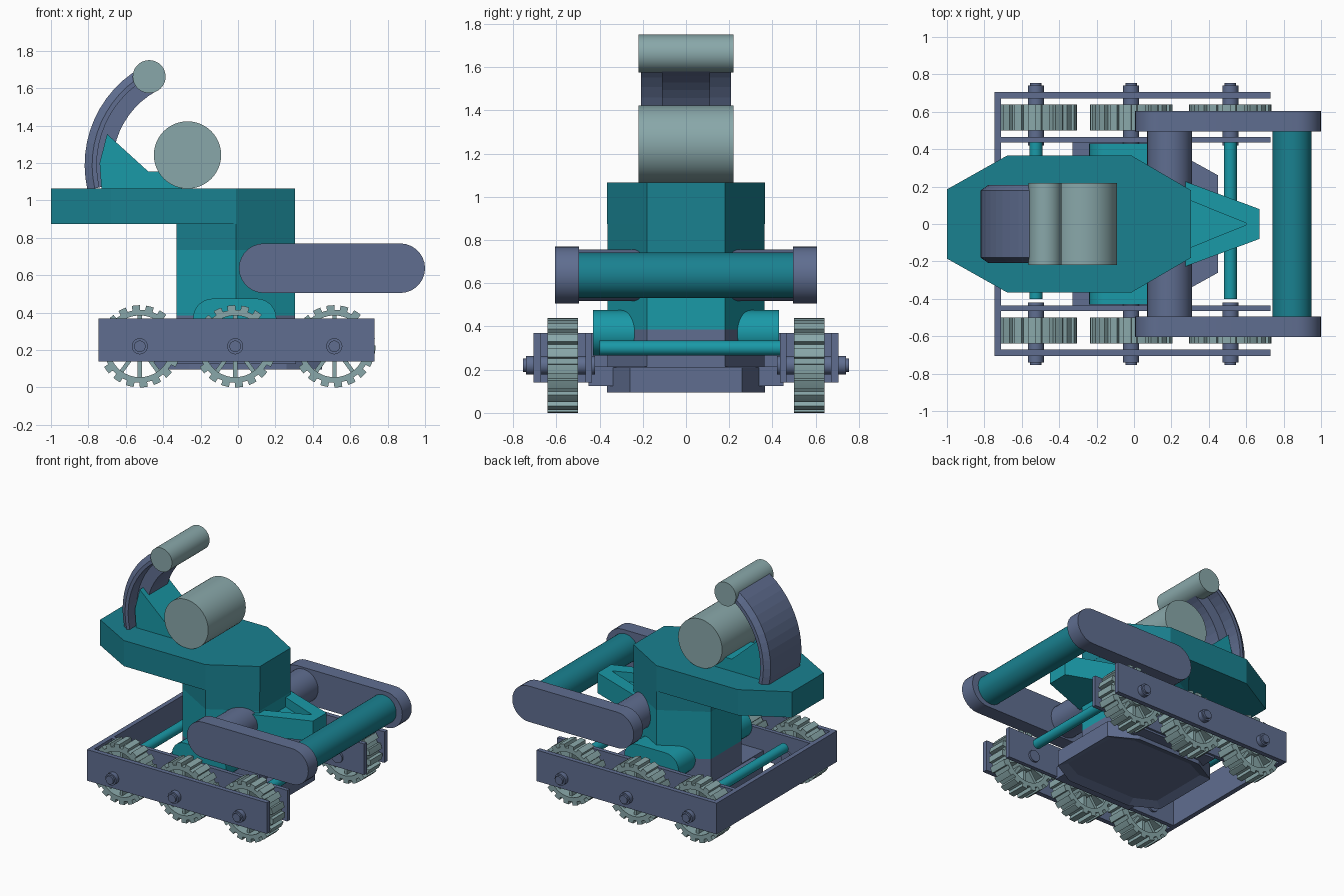
import bpy, bmesh, math
from mathutils import Vector, Matrix

if "Cube" in bpy.data.objects:
    bpy.data.objects.remove(bpy.data.objects["Cube"])


def mat(name, col):
    m = bpy.data.materials.new(name)
    m.diffuse_color = (*col, 1)
    m.use_nodes = True
    m.node_tree.nodes["Principled BSDF"].inputs["Base Color"].default_value = m.diffuse_color
    return m


TEAL = mat("teal", (0.01, 0.22, 0.28))
BRIGHT = mat("bright teal", (0.01, 0.32, 0.39))
SLATE = mat("slate", (0.115, 0.155, 0.28))
SAGE = mat("sage", (0.25, 0.39, 0.40))


def finish(name, bm, m, smooth=False):
    bmesh.ops.recalc_face_normals(bm, faces=bm.faces)
    me = bpy.data.meshes.new(name)
    bm.to_mesh(me)
    bm.free()
    me.materials.append(m)
    ob = bpy.data.objects.new(name, me)
    bpy.context.collection.objects.link(ob)
    if smooth:
        bpy.ops.object.select_all(action='DESELECT')
        ob.select_set(True)
        bpy.context.view_layer.objects.active = ob
        bpy.ops.object.shade_smooth_by_angle(angle=math.radians(25))
    return ob


def add_prism(bm, pts, axis, lo, hi):
    """Extrude a closed outline: (x, z) along y, or (x, y) along z."""
    put = (lambda p, t: (p[0], t, p[1])) if axis == 'y' else (lambda p, t: (p[0], p[1], t))
    a = [bm.verts.new(put(p, lo)) for p in pts]
    b = [bm.verts.new(put(p, hi)) for p in pts]
    cap = bm.faces.new(a)
    bm.faces.new(b)
    for i in range(len(pts)):
        j = (i + 1) % len(pts)
        bm.faces.new((a[i], a[j], b[j], b[i]))
    return cap


def prism(name, pts, axis, lo, hi, m, smooth=False):
    bm = bmesh.new()
    add_prism(bm, pts, axis, lo, hi)
    return finish(name, bm, m, smooth)


def box(name, x0, x1, y0, y1, z0, z1, m):
    return prism(name, [(x0, y0), (x1, y0), (x1, y1), (x0, y1)], 'z', z0, z1, m)


def arc(cx, cz, r, a0, a1, n):
    return [(cx + r * math.cos(math.radians(a0 + (a1 - a0) * i / n)),
             cz + r * math.sin(math.radians(a0 + (a1 - a0) * i / n))) for i in range(n + 1)]


def rod(name, x, z, r, y0, y1, m, n=32):
    return prism(name, arc(x, z, r, 0, 360, n)[:-1], 'y', y0, y1, m, True)


def stadium(x0, x1, z0, z1):
    r = (z1 - z0) / 2
    return arc(x1 - r, z0 + r, r, -90, 90, 14) + arc(x0 + r, z0 + r, r, 90, 270, 14)


def mirror_outline(half):
    return half + [(x, -y) for x, y in reversed(half)]


# Chassis frame
box("rear_crossplate", -0.745, -0.71, -0.705, 0.705, 0.14, 0.37, SLATE)
for s, side in ((-1, "front"), (1, "back")):
    for part, a, b in (("outer", 0.67, 0.705), ("inner", 0.435, 0.465)):
        y0, y1 = sorted((s * a, s * b))
        box(f"{side}_{part}_rail", -0.712, 0.73, y0, y1, 0.14, 0.37, SLATE)

# Belly plate with recessed underside
bm = bmesh.new()
cap = add_prism(bm, mirror_outline([(-0.45, 0.26), (-0.26, 0.365), (0.26, 0.365), (0.45, 0.26)]),
                'z', 0.095, 0.21)
bm.normal_update()
bmesh.ops.recalc_face_normals(bm, faces=bm.faces)
bmesh.ops.inset_region(bm, faces=[cap], thickness=0.07, depth=0)
bmesh.ops.translate(bm, verts=cap.verts[:], vec=(0, 0, 0.025))
finish("belly_plate", bm, SLATE)
box("belly_cross_block", -0.33, 0.31, -0.45, 0.45, 0.125, 0.215, SLATE)

# Hexagonal neck on its plinth
hexa = mirror_outline([(-0.33, 0.18), (-0.012, 0.364), (0.304, 0.18)])
prism("neck_plinth", hexa, 'z', 0.2, 0.385, SLATE)
prism("neck", hexa, 'z', 0.385, 0.735, BRIGHT)
prism("neck_collar", hexa, 'z', 0.735, 0.88, TEAL)

# Upper deck
prism("upper_deck", mirror_outline([(-1.0, 0.185), (-0.68, 0.365), (-0.012, 0.365), (0.305, 0.18)]),
      'z', 0.875, 1.065, TEAL)

# Nose wedge with a triangular recess in the top
bm = bmesh.new()
outer = [(0.2, 0.255), (0.67, 0.08), (0.67, -0.08), (0.2, -0.255)]
inner = [(0.24, 0.15), (0.6, 0.004), (0.6, -0.004), (0.24, -0.15)]
rings = [[bm.verts.new((x, y, z)) for x, y in pts]
         for pts, z in ((outer, 0.57), (outer, 0.72), (inner, 0.72), (inner, 0.65))]
bm.faces.new(rings[0])
bm.faces.new(rings[3])
for a, b in zip(rings, rings[1:]):
    for i in range(4):
        j = (i + 1) % 4
        bm.faces.new((a[i], a[j], b[j], b[i]))
finish("nose_wedge", bm, BRIGHT)

# Lifting arms, pivots, front roller and side pods
for s, side in ((-1, "front"), (1, "back")):
    def span(a, b):
        return sorted((s * a, s * b))
    prism(f"{side}_arm", stadium(0.005, 1.0, 0.505, 0.77), 'y', *span(0.495, 0.605), SLATE, True)
    rod(f"{side}_arm_pivot", 0.19, 0.637, 0.12, *span(0.15, 0.5), SLATE)
    prism(f"{side}_pod", stadium(-0.24, 0.205, 0.265, 0.475), 'y', *span(0.15, 0.43), BRIGHT, True)
rod("front_roller", 0.845, 0.637, 0.105, -0.5, 0.5, TEAL, 40)

# Cross rods between the rails
for x, label in ((-0.525, "rear"), (0.515, "nose")):
    rod(f"{label}_cross_rod", x, 0.30, 0.035, -0.40, 0.435, BRIGHT, 20)

# Lugged spoked wheel, centred at the origin and shared by all six
WHEEL_R, HALF = 0.22, 0.07
bm = bmesh.new()
teeth = 18
prof = []
for k in range(teeth):
    for f, r in ((0.0, WHEEL_R), (0.28, WHEEL_R), (0.56, WHEEL_R), (0.58, 0.195), (0.98, 0.195)):
        prof.append((2 * math.pi * (k + f) / teeth - math.pi / 2, r))
loops = []
for a, r in prof:
    c, s = math.cos(a), math.sin(a)
    loops.append([bm.verts.new((c * q, y, s * q)) for q, y in
                  ((r, -HALF), (r, HALF), (0.165, HALF), (0.165, -HALF))])
for i, p in enumerate(loops):
    q = loops[(i + 1) % len(loops)]
    for k in range(4):
        bm.faces.new((p[k], p[(k + 1) % 4], q[(k + 1) % 4], q[k]))
add_prism(bm, arc(0, 0, 0.07, 0, 360, 24)[:-1], 'y', -HALF, HALF)
for k in range(10):
    rot = Matrix.Rotation(math.radians(36 * k + 18), 4, 'Y')
    bmesh.ops.create_cube(bm, size=1, matrix=rot @ Matrix.Translation((0.115, 0, 0))
                          @ Matrix.Diagonal((0.12, 0.09, 0.022, 1)))
wheel = finish("wheel_1", bm, SAGE, True)
n = 1
for s, side in ((-1, "front"), (1, "back")):
    for i, x in enumerate((-0.525, -0.015, 0.515)):
        ob = wheel
        if n > 1:
            ob = bpy.data.objects.new(f"wheel_{n}", wheel.data)
            bpy.context.collection.objects.link(ob)
        ob.location = (x, s * 0.57, WHEEL_R)
        n += 1
        # Stub axle and end nut
        rod(f"{side}_axle_{i + 1}", x, WHEEL_R, 0.043, *sorted((s * 0.42, s * 0.74)), SLATE, 20)
        rod(f"{side}_axle_nut_{i + 1}", x, WHEEL_R, 0.031, *sorted((s * 0.73, s * 0.755)), SLATE, 16)

# Curved mast: chamfered outer shell swept along an arc, plus an inner rib
CX, CZ = -0.22, 1.19
A0, A1, N = 193, 119, 12
section = [(0.60, -0.18), (0.60, 0.18), (0.56, 0.208), (0.535, 0.208), (0.535, -0.208), (0.56, -0.208)]
bm = bmesh.new()
rings = []
for i in range(N + 1):
    a = math.radians(A0 + (A1 - A0) * i / N)
    rings.append([bm.verts.new((CX + r * math.cos(a), y, CZ + r * math.sin(a))) for r, y in section])
bm.faces.new(rings[0])
bm.faces.new(rings[-1])
for a, b in zip(rings, rings[1:]):
    for k in range(6):
        j = (k + 1) % 6
        bm.faces.new((a[k], a[j], b[j], b[k]))
finish("mast_shell", bm, SLATE)
prism("mast_rib", arc(CX, CZ, 0.55, A0, A1, N) + arc(CX, CZ, 0.45, A1, A0, N),
      'y', -0.11, 0.11, SLATE)

# Gusset bracing the mast, and the two drums
prism("mast_gusset", [(-0.73, 1.06), (-0.74, 1.2), (-0.70, 1.355), (-0.48, 1.155), (-0.3, 1.155), (-0.3, 1.06)],
      'y', -0.15, 0.15, BRIGHT)
rod("large_drum", -0.27, 1.243, 0.18, -0.22, 0.22, SAGE, 48)
rod("small_drum", -0.475, 1.662, 0.088, -0.22, 0.22, SAGE, 40)
